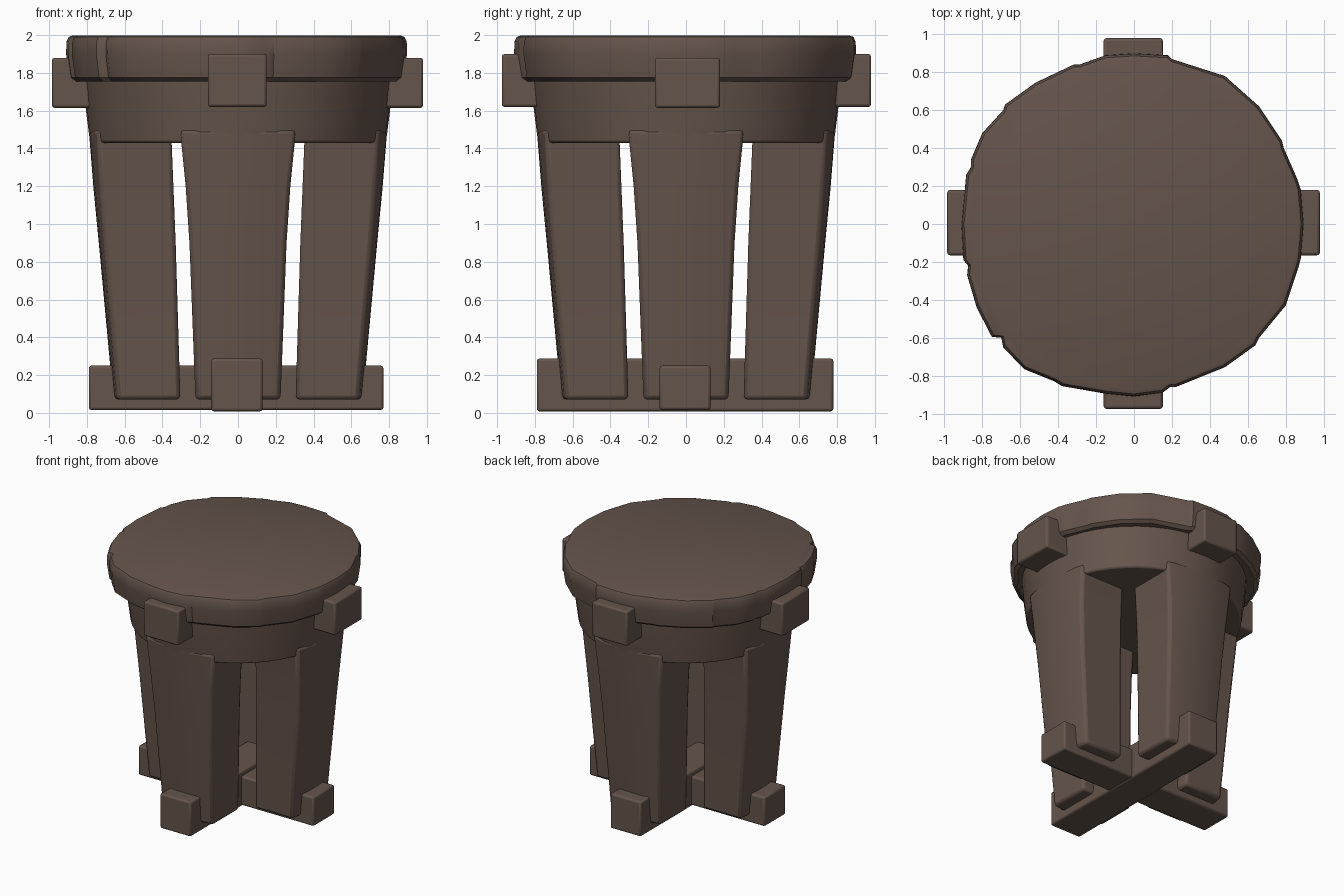
import bpy, bmesh, math
from mathutils import Matrix

if "Cube" in bpy.data.objects:
    bpy.data.objects.remove(bpy.data.objects["Cube"])

wood = bpy.data.materials.new("dark brown wood")
wood.diffuse_color = (0.13, 0.09, 0.072, 1)
wood.use_nodes = True
wood.node_tree.nodes["Principled BSDF"].inputs["Base Color"].default_value = wood.diffuse_color


def finish(name, bm, bevel, segs=2):
    bmesh.ops.recalc_face_normals(bm, faces=bm.faces)
    me = bpy.data.meshes.new(name)
    bm.to_mesh(me)
    bm.free()
    ob = bpy.data.objects.new(name, me)
    bpy.context.collection.objects.link(ob)
    me.materials.append(wood)
    if bevel:
        mod = ob.modifiers.new("soft edges", 'BEVEL')
        mod.width = bevel
        mod.segments = segs
        mod.limit_method = 'ANGLE'
        mod.angle_limit = math.radians(40)
    bpy.ops.object.select_all(action='DESELECT')
    ob.select_set(True)
    bpy.context.view_layer.objects.active = ob
    bpy.ops.object.shade_smooth_by_angle(angle=math.radians(35))
    return ob


def loft(name, rings, bevel, turn=0.0):
    bm = bmesh.new()
    loops = [[bm.verts.new(p) for p in ring] for ring in rings]
    n = len(loops[0])
    for a, b in zip(loops, loops[1:]):
        for i in range(n):
            j = (i + 1) % n
            bm.faces.new((a[i], a[j], b[j], b[i]))
    bm.faces.new(loops[0][::-1])
    bm.faces.new(loops[-1])
    bm.transform(Matrix.Rotation(turn, 4, 'Z'))
    return finish(name, bm, bevel)


def beam(name, x0, x1, y0, y1, z0, z1):
    ring = [(x0, y0), (x1, y0), (x1, y1), (x0, y1)]
    loft(name, [[(x, y, z) for x, y in ring] for z in (z0, z1)], 0.014)


# seat slab with a hand-hewn outline
outline = [(0, .9), (.18, .89), (.2, .87), (.48, .78), (.66, .62), (.78, .44), (.79, .4),
           (.86, .24), (.88, .18), (.895, 0), (.88, -.18), (.87, -.22), (.8, -.43),
           (.66, -.6), (.64, -.64), (.48, -.755), (.22, -.86), (.19, -.86), (.15, -.89),
           (0, -.91), (-.15, -.895), (-.38, -.855), (-.42, -.83), (-.58, -.765),
           (-.69, -.65), (-.7, -.6), (-.75, -.595), (-.83, -.44), (-.88, -.27),
           (-.875, -.22), (-.9, -.19), (-.91, 0), (-.885, .26), (-.86, .3), (-.86, .34),
           (-.8, .48), (-.69, .6), (-.68, .63), (-.52, .745), (-.32, .84), (-.29, .84), (-.15, .89)]
loft("seat", [[(x * s, y * s, z) for x, y in outline[::-1]]
              for s, z in ((.95, 1.755), (.98, 1.775), (1, 1.9), (.998, 1.965), (.985, 1.99), (.965, 1.997))], 0)

# solid tapered collar under the seat
N = 48
loft("collar", [[(r * math.cos(2 * math.pi * i / N), r * math.sin(2 * math.pi * i / N), z)
                 for i in range(N)] for r, z in ((.783, 1.43), (.805, 1.6), (.822, 1.8))], 0.012)

# four thick legs: bottom-to-top rows of height, outer reach, half width, inner reach, bulge
rows = [(.07, .66, .225, .305, .02), (.9, .737, .257, .33, .03),
        (1.2, .766, .277, .342, .037), (1.5, .79, .307, .354, .047)]
sides = ("front", "right", "back", "left")
for k, side in enumerate(sides):
    rings = []
    for z, R, w, inner, sag in rows:
        ring = [(w * t / 4, -(R - sag * (t / 4) ** 2), z) for t in range(-4, 5)]
        rings.append(ring + [(w, -inner, z), (-w, -inner, z)])
    loft(side + "_leg", rings, 0.022, k * math.pi / 2)

# crossed beams at the foot and under the seat
beam("lower_beam_across", -.79, .77, -.14, .13, .015, .25)
beam("lower_beam_deep", -.142, .13, -.79, .78, .008, .288)
beam("upper_beam_across", -.985, .98, -.165, .18, 1.615, 1.88)
beam("upper_beam_deep", -.16, .152, -.975, .98, 1.62, 1.9)
